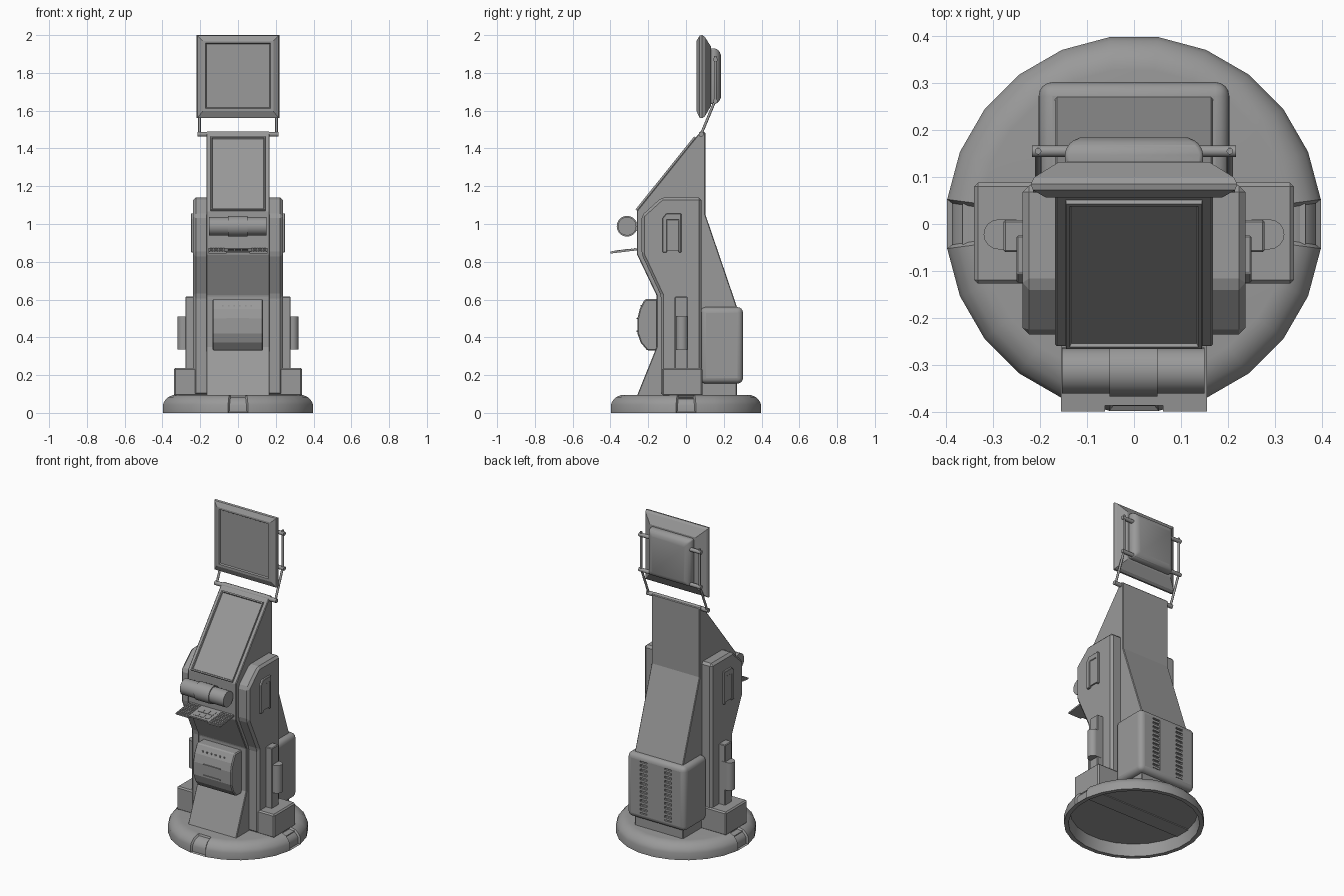
import bpy, bmesh, math
from mathutils import Matrix, Vector

if "Cube" in bpy.data.objects:
    bpy.data.objects.remove(bpy.data.objects["Cube"])

# Dark grey shared by all parts
grey = bpy.data.materials.new("dark_grey")
grey.diffuse_color = (.32, .32, .32, 1)
grey.use_nodes = True
grey.node_tree.nodes["Principled BSDF"].inputs["Base Color"].default_value = grey.diffuse_color


def finish(name, bm, bevel=0, seg=1, mirror=False, smooth=False, mat=None):
    bmesh.ops.recalc_face_normals(bm, faces=bm.faces[:])
    if mat:
        bm.transform(mat)
    me = bpy.data.meshes.new(name)
    bm.to_mesh(me)
    bm.free()
    me.materials.append(grey)
    ob = bpy.data.objects.new(name, me)
    bpy.context.collection.objects.link(ob)
    if bevel:
        m = ob.modifiers.new("bevel", 'BEVEL')
        m.width, m.segments, m.limit_method = bevel, seg, 'ANGLE'
        m.angle_limit = math.radians(25)
    if mirror:
        ob.modifiers.new("mirror", 'MIRROR')
    if smooth:
        bpy.ops.object.select_all(action='DESELECT')
        bpy.context.view_layer.objects.active = ob
        ob.select_set(True)
        bpy.ops.object.shade_smooth_by_angle(angle=math.radians(35))
    return ob


def boxes(name, items, **kw):
    """Each item is (x0, x1, y0, y1, z0, z1)."""
    bm = bmesh.new()
    for x0, x1, y0, y1, z0, z1 in items:
        m = Matrix.Translation(((x0 + x1) / 2, (y0 + y1) / 2, (z0 + z1) / 2))
        bmesh.ops.create_cube(bm, size=1, matrix=m @ Matrix.Diagonal((x1 - x0, y1 - y0, z1 - z0, 1)))
    return finish(name, bm, **kw)


def prism(name, pts, x0, x1, **kw):
    """Side profile of (y, z) points extruded along x."""
    bm = bmesh.new()
    f = bm.faces.new([bm.verts.new((x0, y, z)) for y, z in pts])
    r = bmesh.ops.extrude_face_region(bm, geom=[f])
    vs = [g for g in r['geom'] if isinstance(g, bmesh.types.BMVert)]
    bmesh.ops.translate(bm, vec=(x1 - x0, 0, 0), verts=vs)
    if not any(len(e.link_faces) == 1 for e in bm.edges):
        return finish(name, bm, **kw)
    bmesh.ops.holes_fill(bm, edges=bm.edges[:])
    return finish(name, bm, **kw)


def loft(name, rings, **kw):
    """Rectangular rings (y, half_x, z0, z1) bridged front to back."""
    bm = bmesh.new()
    loops = [[bm.verts.new(c) for c in ((-h, y, a), (h, y, a), (h, y, b), (-h, y, b))]
             for y, h, a, b in rings]
    for p, q in zip(loops, loops[1:]):
        for i in range(4):
            bm.faces.new((p[i], p[(i + 1) % 4], q[(i + 1) % 4], q[i]))
    bm.faces.new(loops[0])
    bm.faces.new(loops[-1])
    return finish(name, bm, **kw)


def rods(name, items, n=12, **kw):
    """Each item is (start, end, radius)."""
    bm = bmesh.new()
    for a, b, r in items:
        a, b = Vector(a), Vector(b)
        d = b - a
        m = Matrix.Translation((a + b) / 2) @ d.to_track_quat('Z', 'Y').to_matrix().to_4x4()
        bmesh.ops.create_cone(bm, cap_ends=True, segments=n, radius1=r, radius2=r, depth=d.length, matrix=m)
    return finish(name, bm, smooth=True, **kw)


# Round hollow base with three recessed notches in its rim
bm = bmesh.new()
N = 24
profile = [(.33, .096), (.348, .094), (.374, .083), (.393, .062), (.401, .043), (.401, 0), (.375, 0), (.365, .075)]
rings = [[bm.verts.new((r * math.cos(t), r * math.sin(t), z))
          for t in [(i + .5) * math.tau / N for i in range(N)]] for r, z in profile]
notch = []
for k, (p, q) in enumerate(zip(rings, rings[1:])):
    for i in range(N):
        f = bm.faces.new((p[i], q[i], q[(i + 1) % N], p[(i + 1) % N]))
        if k < 5 and i in (11, 17, 23):
            notch.append(f)
bm.faces.new(rings[0])
bm.faces.new(rings[-1])
bmesh.ops.recalc_face_normals(bm, faces=bm.faces[:])
bmesh.ops.inset_region(bm, faces=notch, thickness=.008, depth=-.01)
finish("round_base", bm, smooth=True)
boxes("base_cross_strip", [(-.365, .365, -.05, .05, .07, .08)])

# Central cabinet
prism("cabinet", [(-.26, .09), (-.155, .35), (-.155, .62), (-.26, .84), (-.26, 1.07), (.065, 1.475),
                  (.08, 1.49), (.103, 1.485), (.103, 1.05), (.27, .56), (.27, .09)],
      -.168, .168, bevel=.004)

# Side cheeks, their raised grips and the stepped feet
prism("side_cheek", [(.082, .09), (.082, 1.14), (-.13, 1.14), (-.235, 1.045), (-.235, .84), (-.132, .62), (-.132, .09)],
      .13, .237, bevel=.014, mirror=True)
prism("side_grip", [(-.125, .85), (-.125, 1.03), (-.105, 1.055), (-.025, 1.055), (-.025, .85), (-.04, .85),
                    (-.04, 1.02), (-.1, 1.02), (-.1, .85)],
      .23, .25, bevel=.003, mirror=True)
boxes("side_grip_panel", [(.23, .246, -.105, -.035, .86, 1.025)], mirror=True)
boxes("side_foot", [(.16, .34, -.127, .088, .09, .237)], bevel=.008, mirror=True)
boxes("side_post", [(.22, .278, -.06, .008, .23, .615)], bevel=.004, mirror=True)
rods("side_latch", [((.288, -.022, .335), (.288, -.022, .51), .032)], n=16, mirror=True)
boxes("side_latch_block", [(.25, .288, -.054, .01, .335, .51)], mirror=True)

# Front dispenser door with slots
prism("front_door", [(-.15, .33), (-.205, .33), (-.24, .372), (-.257, .42), (-.257, .5), (-.245, .55), (-.218, .602), (-.15, .602)],
      -.135, .133, bevel=.006)
boxes("door_slots", [(-.06, .058, -.263, -.24, z, z + .007) for z in (.428, .496)])
boxes("door_top_vents", [(x - .004, x + .004, -.241, -.22, .562, .572) for x in (-.08, -.05, -.02, .01, .04, .07)])

# Scanner cylinder
rods("scanner_roll", [((-.153, -.312, .988), (.15, -.312, .988), .049),
                      ((-.052, -.312, .988), (.05, -.312, .988), .055)], n=20)
boxes("scanner_mount", [(-.1, .1, -.3, -.25, .965, .99)])

# Sloping key tray with two key grids
tray = Matrix.Translation((0, -.255, .867)) @ Matrix.Rotation(.12, 4, 'X')
boxes("key_tray", [(-.155, -.062, -.145, .01, -.006, .004), (.062, .155, -.145, .01, -.006, .004),
                   (-.062, .062, -.132, .01, -.006, .004)], mat=tray)
keys = [(s * .11 + (c - 2.5) * .0135 - .005, s * .11 + (c - 2.5) * .0135 + .005, y, y + .01, 0, .007)
        for s in (-1, 1) for c in range(6) for y in [-.138 + .0145 * r for r in range(9)]]
keys += [(x - .015, x + .015, y, y + .035, 0, .006) for x in (-.037, 0, .037) for y in (-.115, -.07)]
boxes("keys", keys, mat=tray)

# Main sloping screen
slope = Matrix.Translation((0, -.26, 1.07)) @ Matrix.Rotation(-math.atan2(.325, .405), 4, 'X')
loft("main_screen", [(-.003, .134, .012, .485), (-.01, .137, .009, .488), (-.01, .144, .002, .496), (.01, .147, 0, .499)],
     mat=slope)

# Upper display with rounded rear housing
loft("upper_display", [(.064, .168, 1.617, 1.953), (.056, .173, 1.612, 1.958), (.056, .187, 1.597, 1.97),
                       (.072, .215, 1.562, 1.997), (.085, .22, 1.56, 2.0), (.1, .212, 1.57, 1.99), (.132, .16, 1.625, 1.94)])
loft("display_housing", [(.125, .147, 1.635, 1.93), (.155, .147, 1.635, 1.93), (.175, .135, 1.647, 1.918),
                         (.184, .115, 1.668, 1.897)], bevel=.008, seg=2, smooth=True)

# Display support arms and hinge
rods("display_arm", [((.204, .08, 1.475), (.204, .155, 1.655), .007), ((.204, .155, 1.64), (.204, .155, 1.89), .007),
                     ((.16, .08, 1.475), (.215, .08, 1.475), .013), ((.14, .155, 1.65), (.217, .155, 1.65), .012),
                     ((.14, .155, 1.87), (.217, .155, 1.87), .012)], mirror=True)
rods("top_hinge", [((-.165, .084, 1.474), (.165, .084, 1.474), .017)])

# Rear equipment box with two slatted vent columns
rear = boxes("rear_box", [(-.203, .203, .075, .302, .155, .56)], bevel=.03, seg=4, smooth=True)
cut = boxes("vent_cutter", [(s * .085 - .025, s * .085 + .025, .287, .33, .195, .525) for s in (-1, 1)])
cut.hide_render = True
cut.hide_viewport = True
m = rear.modifiers.new("vents", 'BOOLEAN')
m.object, m.operation, m.solver = cut, 'DIFFERENCE', 'EXACT'
boxes("vent_slats", [(.06, .11, .28, .299, .2 + i * .0275, .214 + i * .0275) for i in range(12)], mirror=True)
